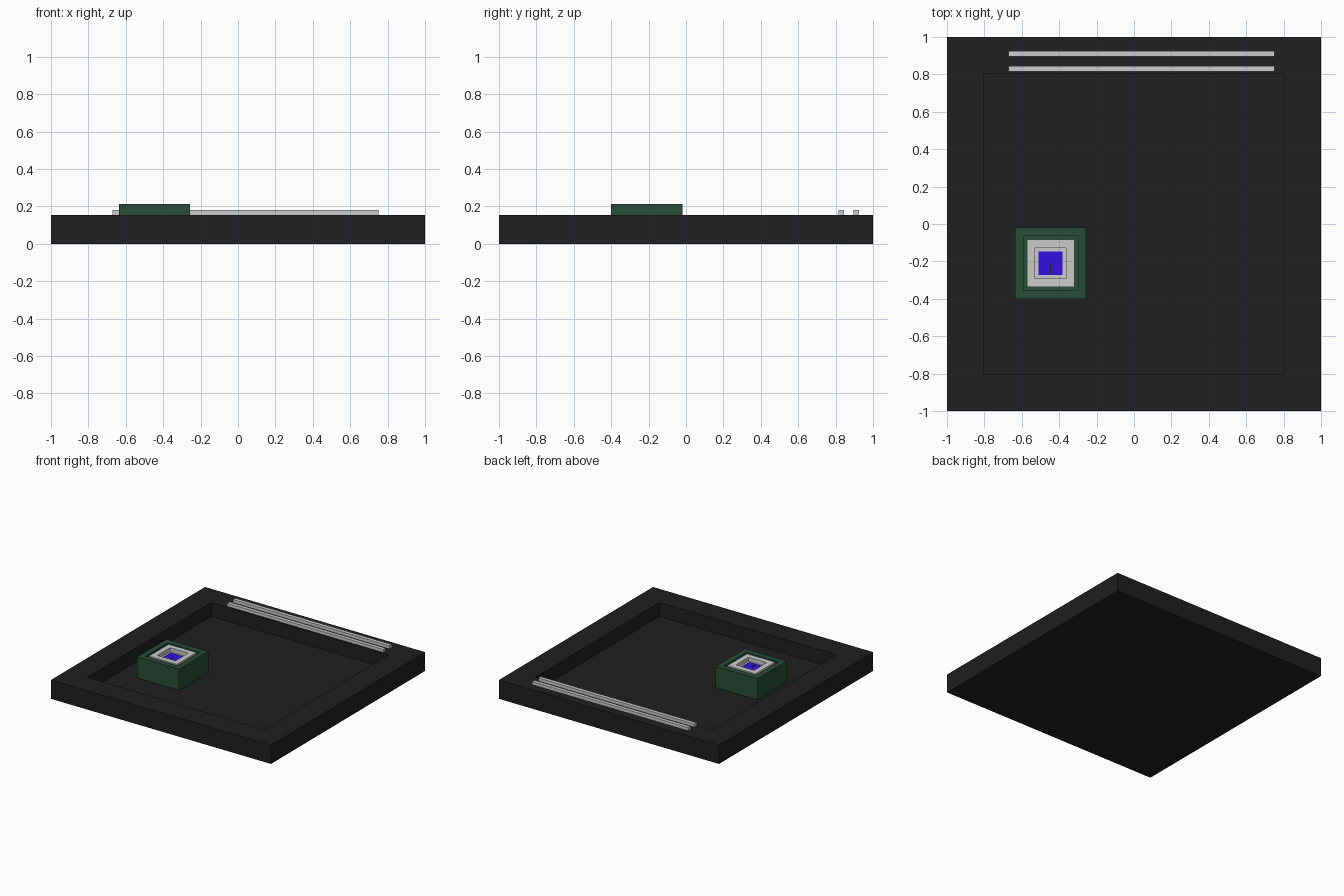
import bpy, bmesh
from mathutils import Vector

if "Cube" in bpy.data.objects:
    bpy.data.objects.remove(bpy.data.objects["Cube"])


def material(name, rgb):
    m = bpy.data.materials.new(name)
    m.diffuse_color = (*rgb, 1)
    m.use_nodes = True
    m.node_tree.nodes["Principled BSDF"].inputs["Base Color"].default_value = m.diffuse_color
    return m


BLACK = material("black", (0.014, 0.014, 0.014))
GREEN = material("green", (0.022, 0.075, 0.04))
BLUE = material("blue", (0.035, 0.005, 0.75))


def block(name, lo, hi, mat=None, well=()):
    """Box from lo to hi; each (border, drop) in well insets then sinks its top."""
    bm = bmesh.new()
    bmesh.ops.create_cube(bm, size=1)
    lo, hi = Vector(lo), Vector(hi)
    for v in bm.verts:
        v.co = (lo + hi) / 2 + v.co * (hi - lo)
    bm.normal_update()
    if well:
        border, floor = well
        top = max(bm.faces, key=lambda f: f.calc_center_median().z)
        bmesh.ops.inset_region(bm, faces=[top], thickness=border)
        # second zero-width loop becomes the well walls
        r = bmesh.ops.extrude_discrete_faces(bm, faces=[top])
        bottom = r["faces"][0]
        rim = [e for e in bm.edges if len(e.link_faces) == 1 and e not in list(bottom.edges)]
        bmesh.ops.bridge_loops(bm, edges=rim + list(bottom.edges))
        for v in bottom.verts:
            v.co.z = floor
        bmesh.ops.recalc_face_normals(bm, faces=bm.faces)
    mesh = bpy.data.meshes.new(name)
    bm.to_mesh(mesh)
    bm.free()
    ob = bpy.data.objects.new(name, mesh)
    bpy.context.collection.objects.link(ob)
    if mat:
        mesh.materials.append(mat)
    return ob


# Square tray with a recessed floor
FLOOR = 0.04
block("tray", (-1, -1, 0), (1, 1, 0.155), BLACK, (0.275, FLOOR))

# Two thin bars along the back rim
for i, y in enumerate((0.831, 0.91)):
    block(f"rim_bar_{i + 1}", (-0.67, y - 0.015, 0.155), (0.75, y + 0.015, 0.18))

# Nested square piece: green body, grey ring, sunken blue centre
CX, CY, TOP = -0.446, -0.21, 0.213


def nested(name, half, z0, z1, mat, well=()):
    return block(name, (CX - half, CY - half, z0), (CX + half, CY + half, z1), mat, well)


nested("green_body", 0.19, FLOOR, TOP, GREEN, (0.063, 0.17))
nested("grey_ring", 0.127, 0.17, TOP, None, (0.063, 0.18))
nested("blue_centre", 0.064, 0.175, 0.185, BLUE)

# Thin dark mark on the blue centre
block("centre_mark", (CX - 0.004, CY - 0.064, 0.18), (CX + 0.002, CY, 0.187), BLACK)
